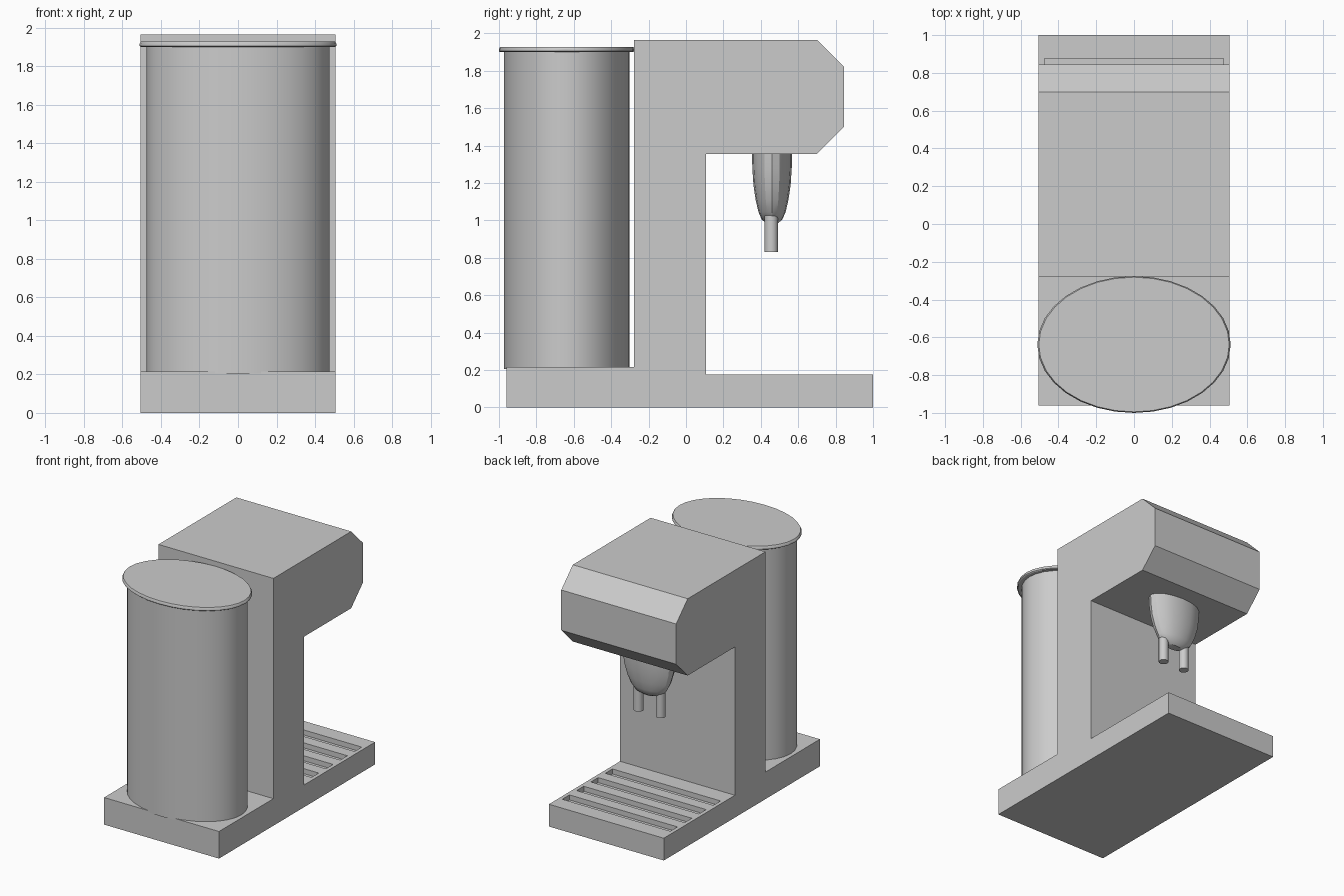
import bpy, bmesh, math

if "Cube" in bpy.data.objects:
    bpy.data.objects.remove(bpy.data.objects["Cube"])

HALF_W = 0.505


def make_object(name, bm, smooth=False):
    bmesh.ops.recalc_face_normals(bm, faces=bm.faces[:])
    mesh = bpy.data.meshes.new(name)
    bm.to_mesh(mesh)
    bm.free()
    ob = bpy.data.objects.new(name, mesh)
    bpy.context.collection.objects.link(ob)
    if smooth:
        bpy.ops.object.select_all(action='DESELECT')
        ob.select_set(True)
        bpy.context.view_layer.objects.active = ob
        bpy.ops.object.shade_smooth_by_angle(angle=math.radians(30))
    return ob


def extrude_profile(name, yz):
    """Side profile extruded across the full width."""
    bm = bmesh.new()
    face = bm.faces.new([bm.verts.new((-HALF_W, y, z)) for y, z in yz])
    new = bmesh.ops.extrude_face_region(bm, geom=[face])['geom']
    verts = [v for v in new if isinstance(v, bmesh.types.BMVert)]
    bmesh.ops.translate(bm, verts=verts, vec=(2 * HALF_W, 0, 0))
    return make_object(name, bm)


def oval_lathe(name, profile, rx, ry, x, y, segs):
    """Stack of ellipses; the profile lists (radius factor, z)."""
    bm = bmesh.new()
    rings = []
    for f, z in profile:
        angles = [2 * math.pi * i / segs for i in range(segs)]
        rings.append([bm.verts.new((x + rx * f * math.cos(a), y + ry * f * math.sin(a), z))
                      for a in angles])
    for lo, hi in zip(rings, rings[1:]):
        for i in range(segs):
            j = (i + 1) % segs
            bm.faces.new((lo[i], lo[j], hi[j], hi[i]))
    bm.faces.new(rings[0])
    bm.faces.new(rings[-1])
    return make_object(name, bm, True)


# Body: base, column and chamfered head in one profile
extrude_profile("machine_body", [
    (-0.96, 0), (1.0, 0), (1.0, 0.137), (0.107, 0.137), (0.107, 1.355),
    (0.70, 1.355), (0.845, 1.50), (0.845, 1.82), (0.70, 1.965),
    (-0.277, 1.965), (-0.277, 0.215), (-0.96, 0.215)])

# Drip tray: one grid of cells, with the slot cells left open
xs = [-HALF_W, -HALF_W + 0.03, HALF_W - 0.03, HALF_W]
ys = [0.107]
for k in range(4):
    ys += [0.245 + 0.18 * k, 0.335 + 0.18 * k]
ys.append(1.0)
bm = bmesh.new()
grid = [[bm.verts.new((x, y, 0.137)) for x in xs] for y in ys]
for r in range(len(ys) - 1):
    for c in range(3):
        if not (c == 1 and r % 2 == 1):
            bm.faces.new((grid[r][c], grid[r][c + 1], grid[r + 1][c + 1], grid[r + 1][c]))
new = bmesh.ops.extrude_face_region(bm, geom=bm.faces[:], use_keep_orig=True)['geom']
top = [v for v in new if isinstance(v, bmesh.types.BMVert)]
bmesh.ops.translate(bm, verts=top, vec=(0, 0, 0.04))
bmesh.ops.dissolve_limit(bm, angle_limit=0.01, verts=bm.verts[:], edges=bm.edges[:])
make_object("drip_tray", bm)

# Water tank and its lid
oval_lathe("water_tank", [(1, 0.205), (1, 1.905)], 0.475, 0.335, 0, -0.637, 32)
oval_lathe("tank_lid", [(0.985, 1.9), (1, 1.905), (1, 1.915), (0.985, 1.928)],
           0.512, 0.362, 0, -0.638, 32)

# Brew head under the overhang, with two spouts
oval_lathe("brew_head", [(0.30, 0.985), (0.52, 1.005), (0.68, 1.045), (0.82, 1.11),
                         (0.93, 1.19), (0.985, 1.28), (1, 1.357)],
           0.225, 0.107, 0, 0.46, 16)
for side, name in ((-1, "left_spout"), (1, "right_spout")):
    oval_lathe(name, [(1, 0.83), (1, 1.025)], 0.036, 0.036, side * 0.097, 0.456, 16)
